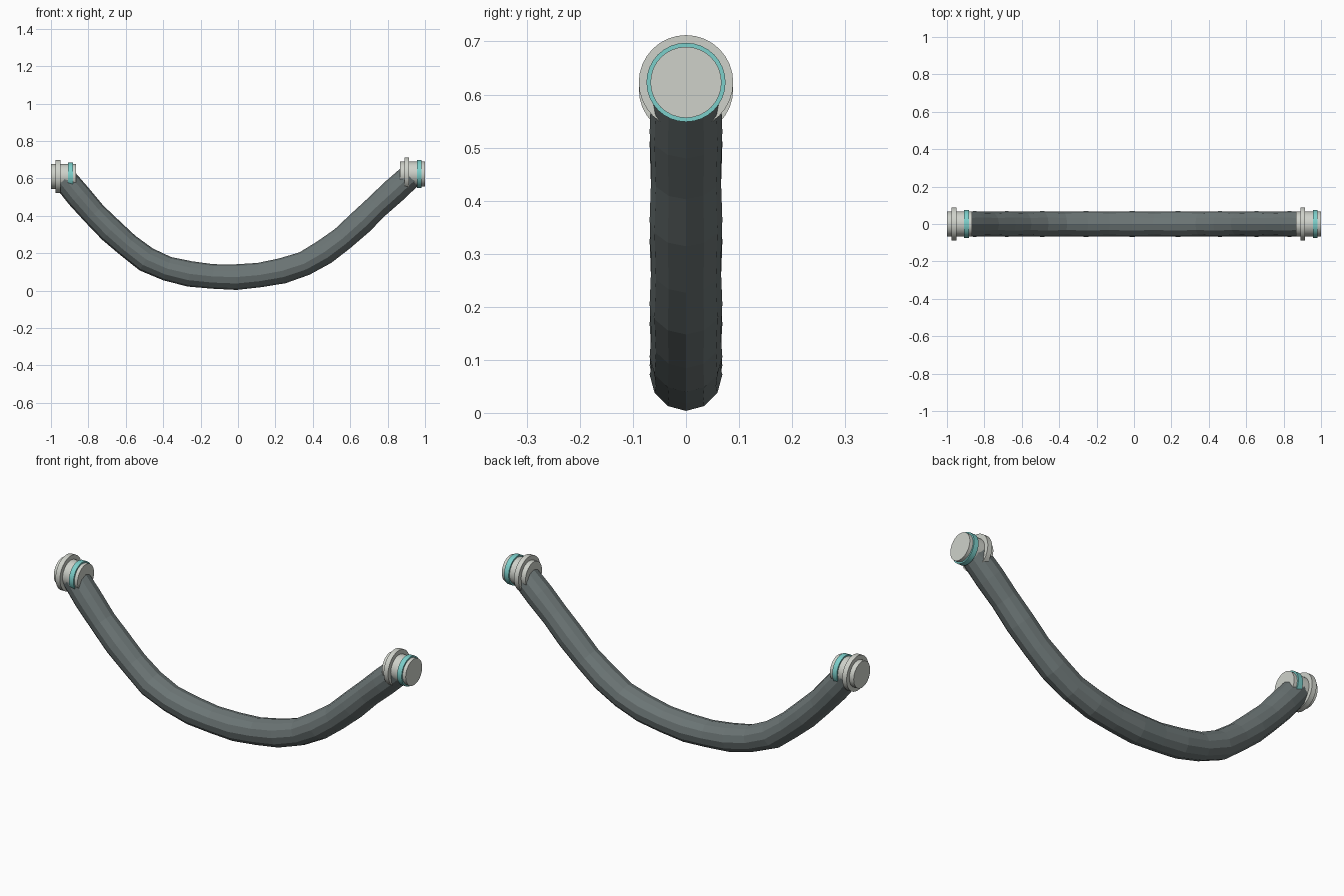
import bpy, bmesh, math
from mathutils import Vector, Matrix

default = bpy.data.objects.get("Cube")
if default:
    bpy.data.objects.remove(default, do_unlink=True)


def material(name, color):
    m = bpy.data.materials.new(name)
    m.use_nodes = True
    m.diffuse_color = (*color, 1)
    m.node_tree.nodes["Principled BSDF"].inputs["Base Color"].default_value = (*color, 1)
    return m


HOSE = material("hose grey", (0.15, 0.18, 0.18))
METAL = material("pale metal", (0.62, 0.64, 0.59))
TEAL = material("teal band", (0.2, 0.62, 0.59))


def make_object(name, bm, mat):
    bmesh.ops.recalc_face_normals(bm, faces=bm.faces)
    mesh = bpy.data.meshes.new(name)
    bm.to_mesh(mesh)
    bm.free()
    mesh.materials.append(mat)
    obj = bpy.data.objects.new(name, mesh)
    bpy.context.collection.objects.link(obj)
    return obj


def disc(name, x0, x1, z, radius, mat):
    """Closed cylinder lying along x."""
    bm = bmesh.new()
    place = Matrix.Translation(((x0 + x1) / 2, 0, z)) @ Matrix.Rotation(math.pi / 2, 4, 'Y')
    bmesh.ops.create_cone(bm, cap_ends=True, segments=32, radius1=radius,
                          radius2=radius, depth=x1 - x0, matrix=place)
    obj = make_object(name, bm, mat)
    bpy.context.view_layer.objects.active = obj
    obj.select_set(True)
    bpy.ops.object.shade_smooth_by_angle(angle=math.radians(30))
    obj.select_set(False)


def resample(points, count):
    """Evenly spaced points along a Catmull-Rom curve."""
    pts = [Vector((x, 0, z)) for x, z in points]
    pts = [2 * pts[0] - pts[1]] + pts + [2 * pts[-1] - pts[-2]]
    dense = []
    for a, b, c, d in zip(pts, pts[1:], pts[2:], pts[3:]):
        for i in range(40):
            t = i / 40
            dense.append(0.5 * (2 * b + (c - a) * t + (2 * a - 5 * b + 4 * c - d) * t * t
                                + (3 * b - a - 3 * c + d) * t ** 3))
    dense.append(pts[-2])
    lengths = [0]
    for p, q in zip(dense, dense[1:]):
        lengths.append(lengths[-1] + (q - p).length)
    result = []
    for i in range(count):
        goal = lengths[-1] * i / (count - 1)
        result.append(dense[min(range(len(dense)), key=lambda k: abs(lengths[k] - goal))])
    return result


# Sagging hose with slightly swelling rings
SIDES = 12
path = resample([(-0.93, 0.60), (-0.773, 0.415), (-0.605, 0.255), (-0.455, 0.147),
                 (-0.263, 0.09), (-0.03, 0.072), (0.155, 0.09), (0.35, 0.142),
                 (0.553, 0.273), (0.763, 0.468), (0.925, 0.615)], 19)
bm = bmesh.new()
rings = []
for i, p in enumerate(path):
    along = (path[min(i + 1, len(path) - 1)] - path[max(i - 1, 0)]).normalized()
    across = Vector((0, 1, 0))
    up = along.cross(across)
    r = 0.0685 if i % 2 else 0.0655
    angles = [math.tau * k / SIDES for k in range(SIDES)]
    rings.append([bm.verts.new(p + r * (math.cos(a) * across + math.sin(a) * up))
                  for a in angles])
for lower, upper in zip(rings, rings[1:]):
    for k in range(SIDES):
        n = (k + 1) % SIDES
        bm.faces.new((lower[k], lower[n], upper[n], upper[k]))
bm.faces.new(rings[0])
bm.faces.new(rings[-1])
make_object("hose", bm, HOSE)

# End fittings, both facing the same way along x
for side, x, z in (("right", -1.0, 0.61), ("left", 0.865, 0.623)):
    disc(side + "_fitting_body", x, x + 0.135, z, 0.067, METAL)
    disc(side + "_fitting_flange", x + 0.025, x + 0.05, z, 0.089, METAL)
    disc(side + "_fitting_band", x + 0.091, x + 0.117, z, 0.0745, TEAL)
